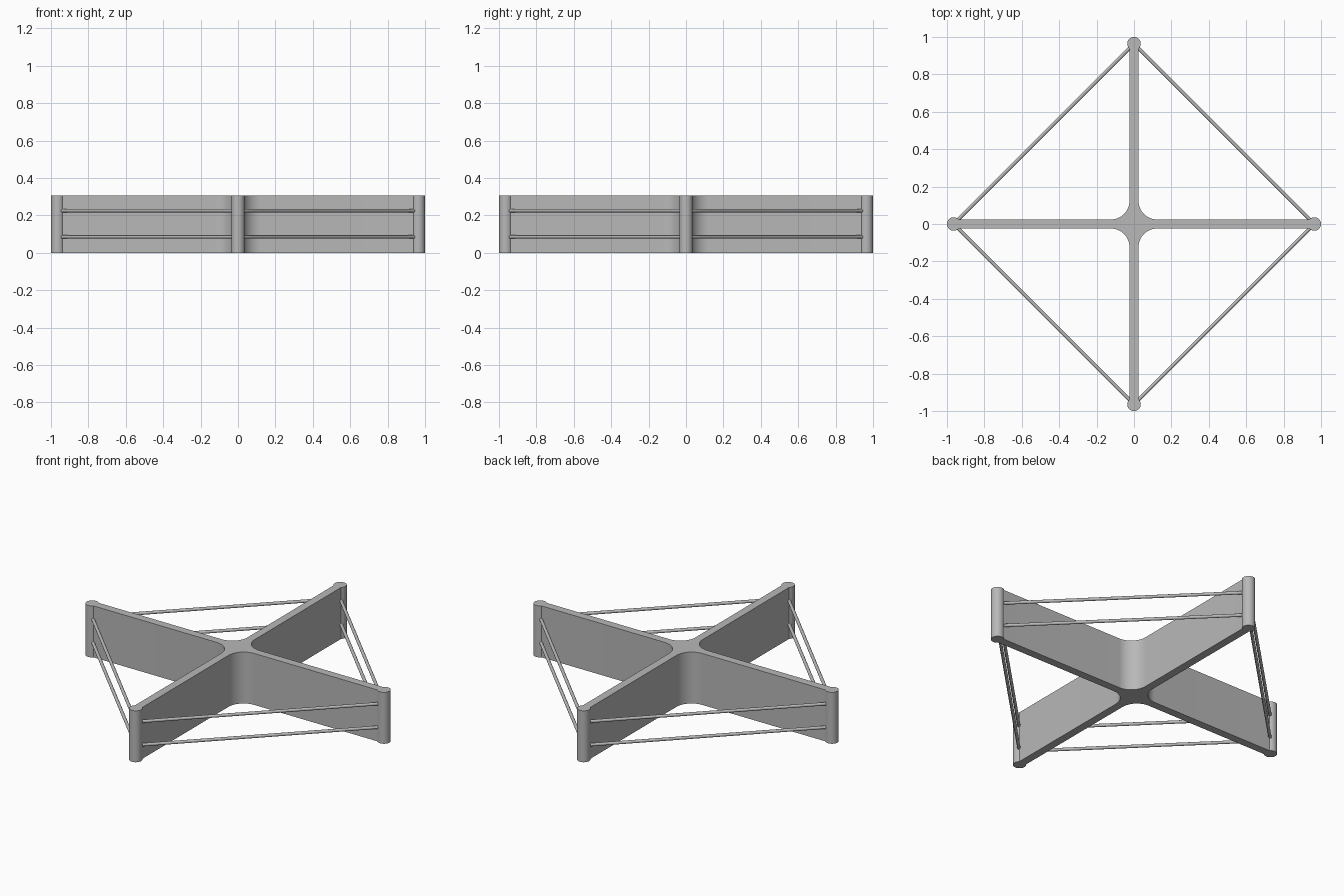
import bpy
import bmesh
from math import pi, sin, cos, asin, sqrt
from mathutils import Vector, Matrix

cube = bpy.data.objects.get("Cube")
if cube:
    bpy.data.objects.remove(cube, do_unlink=True)

HEIGHT = 0.307
POST_R = 0.036            # round post at each arm tip
POST_POS = 1 - POST_R
HALF_W = 0.024            # half thickness of an arm
FILLET = 0.1              # inner corner radius at the hub
ROD_R = 0.009
ROD_LEVELS = (0.085, 0.225)

grey = bpy.data.materials.new("plain grey")
grey.use_nodes = True
COLOUR = (0.48, 0.48, 0.48, 1)
grey.diffuse_color = COLOUR
grey.node_tree.nodes["Principled BSDF"].inputs["Base Color"].default_value = COLOUR


def finish(name, bm):
    """Turn a bmesh into a named, smooth-shaded object."""
    bmesh.ops.recalc_face_normals(bm, faces=bm.faces)
    mesh = bpy.data.meshes.new(name)
    bm.to_mesh(mesh)
    bm.free()
    mesh.materials.append(grey)
    obj = bpy.data.objects.new(name, mesh)
    bpy.context.collection.objects.link(obj)
    bpy.ops.object.select_all(action="DESELECT")
    obj.select_set(True)
    bpy.context.view_layer.objects.active = obj
    bpy.ops.object.shade_smooth_by_angle(angle=pi / 6)
    return obj


def arc(cx, cy, radius, start, end, steps):
    angles = [start + (end - start) * i / steps for i in range(steps + 1)]
    return [Vector((cx + radius * cos(a), cy + radius * sin(a), 0)) for a in angles]


# Cross frame: one quarter of the outline (post end, then hub fillet), turned four times
half_angle = pi - asin(HALF_W / POST_R)
corner = HALF_W + FILLET
quarter = arc(POST_POS, 0, POST_R, -half_angle, half_angle, 28)
quarter += arc(corner, corner, FILLET, 1.5 * pi, pi, 14)
bm = bmesh.new()
outline = [bm.verts.new(Matrix.Rotation(k * pi / 2, 3, "Z") @ p)
           for k in range(4) for p in quarter]
base = bm.faces.new(outline)
top = bmesh.ops.extrude_face_region(bm, geom=[base])["geom"]
bmesh.ops.translate(bm, vec=(0, 0, HEIGHT),
                    verts=[g for g in top if isinstance(g, bmesh.types.BMVert)])
finish("cross_frame", bm)

# Tie rods: a lower and an upper rod between each pair of neighbouring posts
length = POST_POS * sqrt(2) - POST_R
sides = ("back_left", "back_right", "front_right", "front_left")
for k, side in enumerate(sides):
    for level, z in zip(("lower", "upper"), ROD_LEVELS):
        turn = Matrix.Rotation(k * pi / 2, 4, "Z")
        place = Matrix.Translation((POST_POS / 2, POST_POS / 2, z))
        aim = Matrix.Rotation(-pi / 4, 4, "Z") @ Matrix.Rotation(pi / 2, 4, "Y")
        bm = bmesh.new()
        bmesh.ops.create_cone(bm, cap_ends=True, segments=20, radius1=ROD_R,
                              radius2=ROD_R, depth=length, matrix=turn @ place @ aim)
        finish(f"{side}_{level}_rod", bm)
